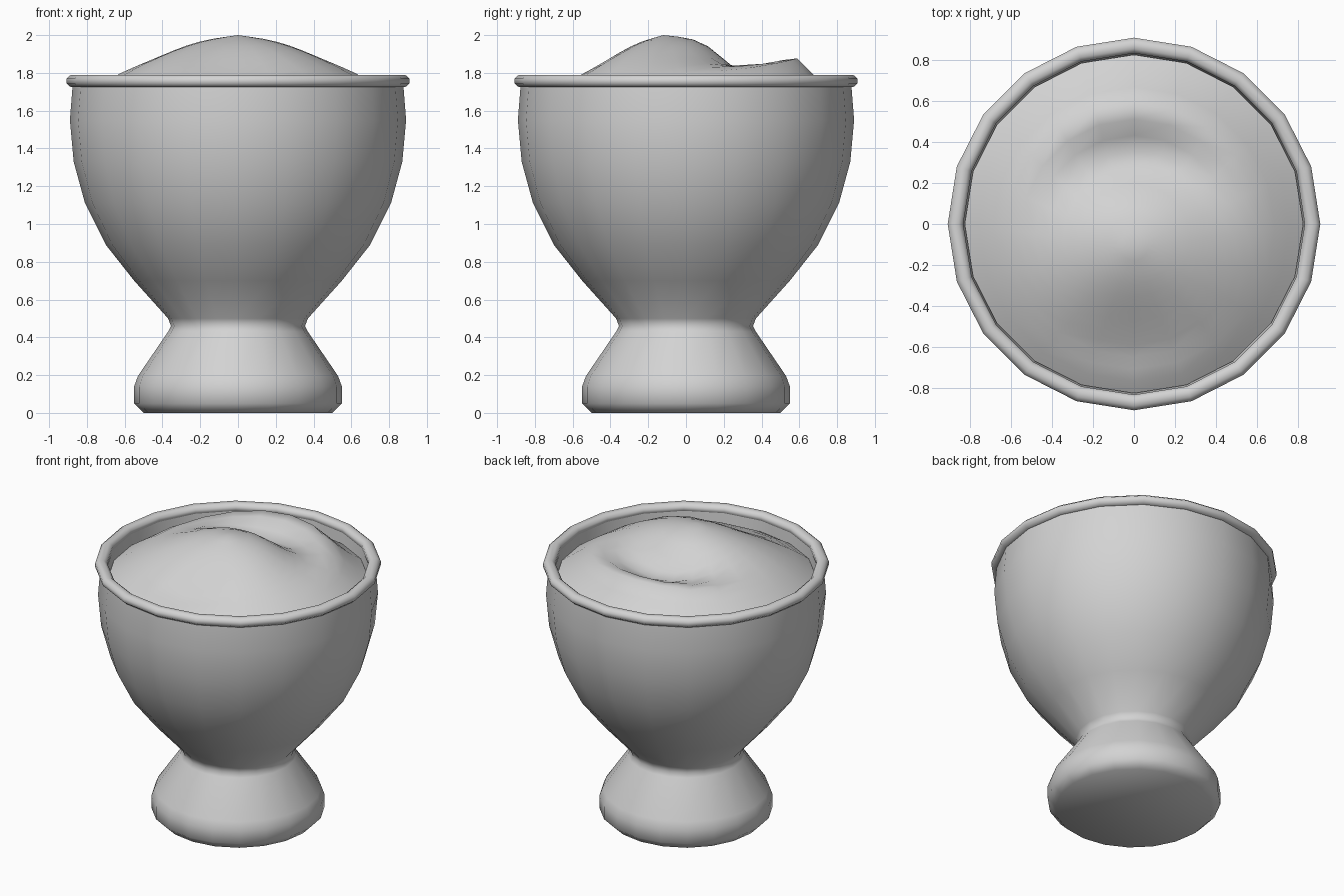
import bpy, bmesh
from math import cos, sin, pi, exp, hypot, atan2, radians

SIDES = 20
cube = bpy.data.objects.get("Cube")
if cube:
    bpy.data.objects.remove(cube, do_unlink=True)

grey = bpy.data.materials.new("plain grey")
grey.use_nodes = True
grey.diffuse_color = (0.65, 0.65, 0.65, 1)
grey.node_tree.nodes["Principled BSDF"].inputs["Base Color"].default_value = (0.65, 0.65, 0.65, 1)


def ring(bm, place):
    return [bm.verts.new(place(2 * pi * i / SIDES)) for i in range(SIDES)]


def bridge(bm, low, high):
    for i in range(SIDES):
        j = (i + 1) % SIDES
        bm.faces.new((low[i], low[j], high[j], high[i]))


def finish(bm, name, angle):
    mesh = bpy.data.meshes.new(name)
    bm.to_mesh(mesh)
    bm.free()
    mesh.materials.append(grey)
    obj = bpy.data.objects.new(name, mesh)
    bpy.context.collection.objects.link(obj)
    bpy.ops.object.select_all(action="DESELECT")
    obj.select_set(True)
    bpy.context.view_layer.objects.active = obj
    bpy.ops.object.shade_smooth_by_angle(angle=radians(angle))


def lathe(name, profile, angle, cap=False, closed=False):
    bm = bmesh.new()
    rings = [ring(bm, lambda a, r=r, z=z: (r * cos(a), r * sin(a), z)) for r, z in profile]
    for low, high in zip(rings, rings[1:]):
        bridge(bm, low, high)
    if closed:
        bridge(bm, rings[-1], rings[0])
    if cap:
        bm.faces.new(rings[0][::-1])
    finish(bm, name, angle)


# Foot, waist and bowl in one turned shape
lathe("goblet_body", [
    (0.50, 0), (0.55, 0.05), (0.55, 0.14), (0.53, 0.195), (0.37, 0.43),
    (0.355, 0.46), (0.37, 0.50), (0.55, 0.70), (0.70, 0.89), (0.81, 1.11),
    (0.87, 1.33), (0.89, 1.55), (0.875, 1.74)], 60, cap=True)

# Rounded lip
lathe("rim", [(0.87 + 0.041 * cos(k * pi / 4 + pi / 8), 1.757 + 0.035 * sin(k * pi / 4 + pi / 8))
              for k in range(8)], 60, closed=True)

# Inner wall showing above the filling
lathe("inner_wall", [(0.835, 1.76), (0.82, 1.58)], 60)

# Mounded filling with a curved trough and ridge towards the back
PEAK_Y, EDGE = -0.12, 0.825


def bump(value, centre, width):
    return exp(-((value - centre) / width) ** 2)


def filling_point(s, a):
    x = s * EDGE * cos(a)
    y = PEAK_Y + s * (EDGE * sin(a) - PEAK_Y)
    z = 1.67 + 0.33 * (1 - s ** 1.7)
    d = hypot(x, y - PEAK_Y)
    back = bump(atan2(x, y - PEAK_Y), 0, 0.9)
    fade = min(1, 4 * (1 - s))
    z += back * fade * (0.085 * bump(d, 0.71, 0.13) - 0.12 * bump(d, 0.43, 0.16))
    z -= 0.07 * fade * bump(hypot(x, y + 0.55), 0, 0.28)
    return x, y, z


bm = bmesh.new()
RINGS = 12
rings = [ring(bm, lambda a, s=k / RINGS: filling_point(s, a)) for k in range(RINGS, 0, -1)]
for outer, inner in zip(rings, rings[1:]):
    bridge(bm, outer, inner)
tip = bm.verts.new((0, PEAK_Y, 2.0))
for i in range(SIDES):
    bm.faces.new((rings[-1][i], rings[-1][(i + 1) % SIDES], tip))
finish(bm, "filling", 80)
